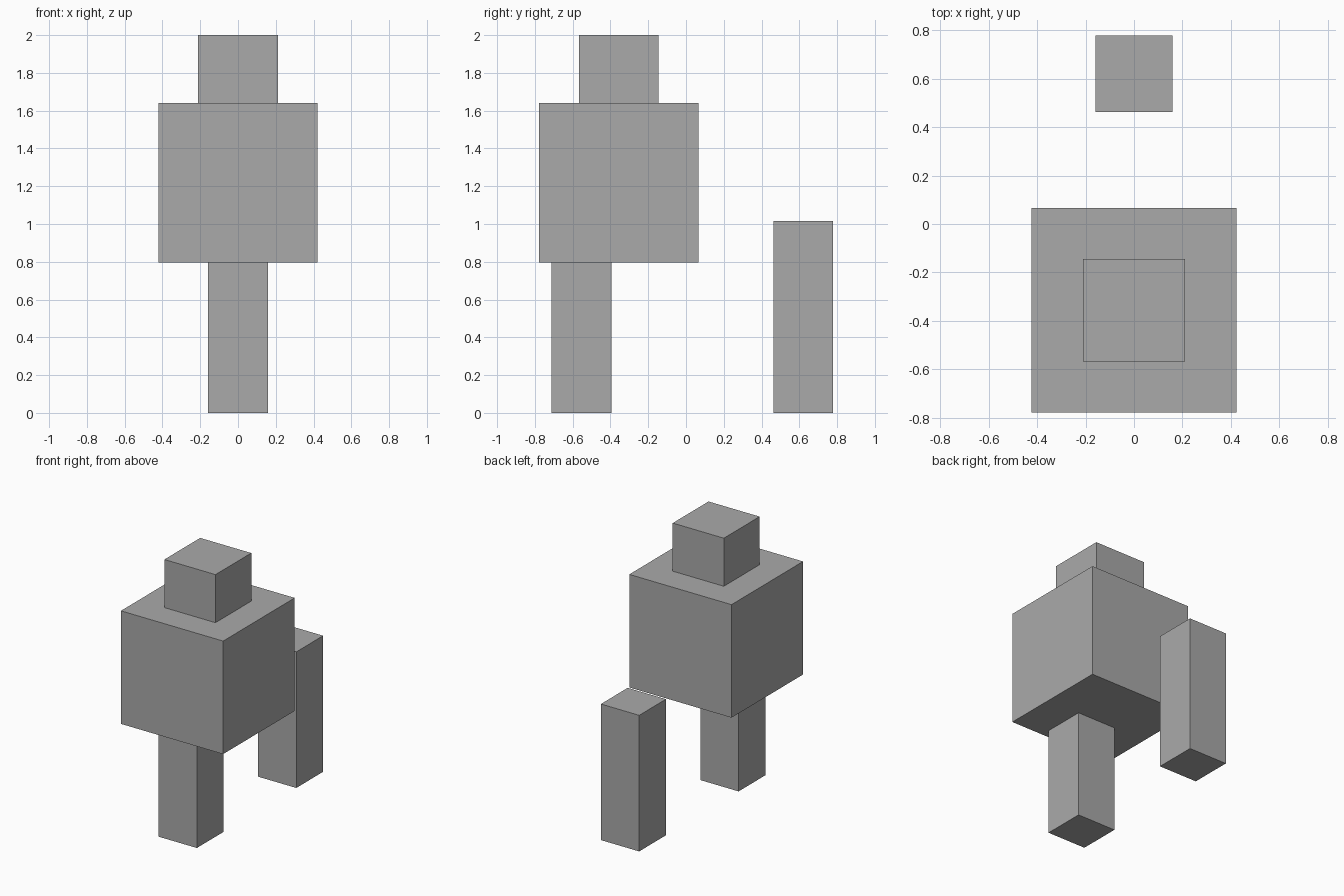
import bpy

default_cube = bpy.data.objects.get("Cube")
if default_cube:
    bpy.data.objects.remove(default_cube, do_unlink=True)

# Single plain grey for every part
GREY = (0.4, 0.4, 0.4, 1.0)
grey = bpy.data.materials.new("plain_grey")
grey.use_nodes = True
grey.diffuse_color = GREY
shader = next(n for n in grey.node_tree.nodes if n.type == 'BSDF_PRINCIPLED')
shader.inputs["Base Color"].default_value = GREY


def block(name, width, y_centre, bottom, top):
    """Square-section block standing between two heights."""
    bpy.ops.mesh.primitive_cube_add(size=1, location=(0, y_centre, (bottom + top) / 2))
    part = bpy.context.object
    part.name = part.data.name = name
    part.scale = (width, width, top - bottom)
    bpy.ops.object.transform_apply(location=False, rotation=False, scale=True)
    part.data.materials.append(grey)
    return part


BODY_Y = -0.356
LEG_WIDTH = 0.316
LEG_TOP = 1.016

# Body with the head sunk slightly into its top
block("body", 0.844, BODY_Y, 0.797, 1.641)
block("head", 0.422, BODY_Y, 1.578, 2.0)

# Equal legs: the front one runs up into the body, the rear one stands free
block("front_leg", LEG_WIDTH, -0.553, 0, LEG_TOP)
block("rear_leg", LEG_WIDTH, 0.62, 0, LEG_TOP)
